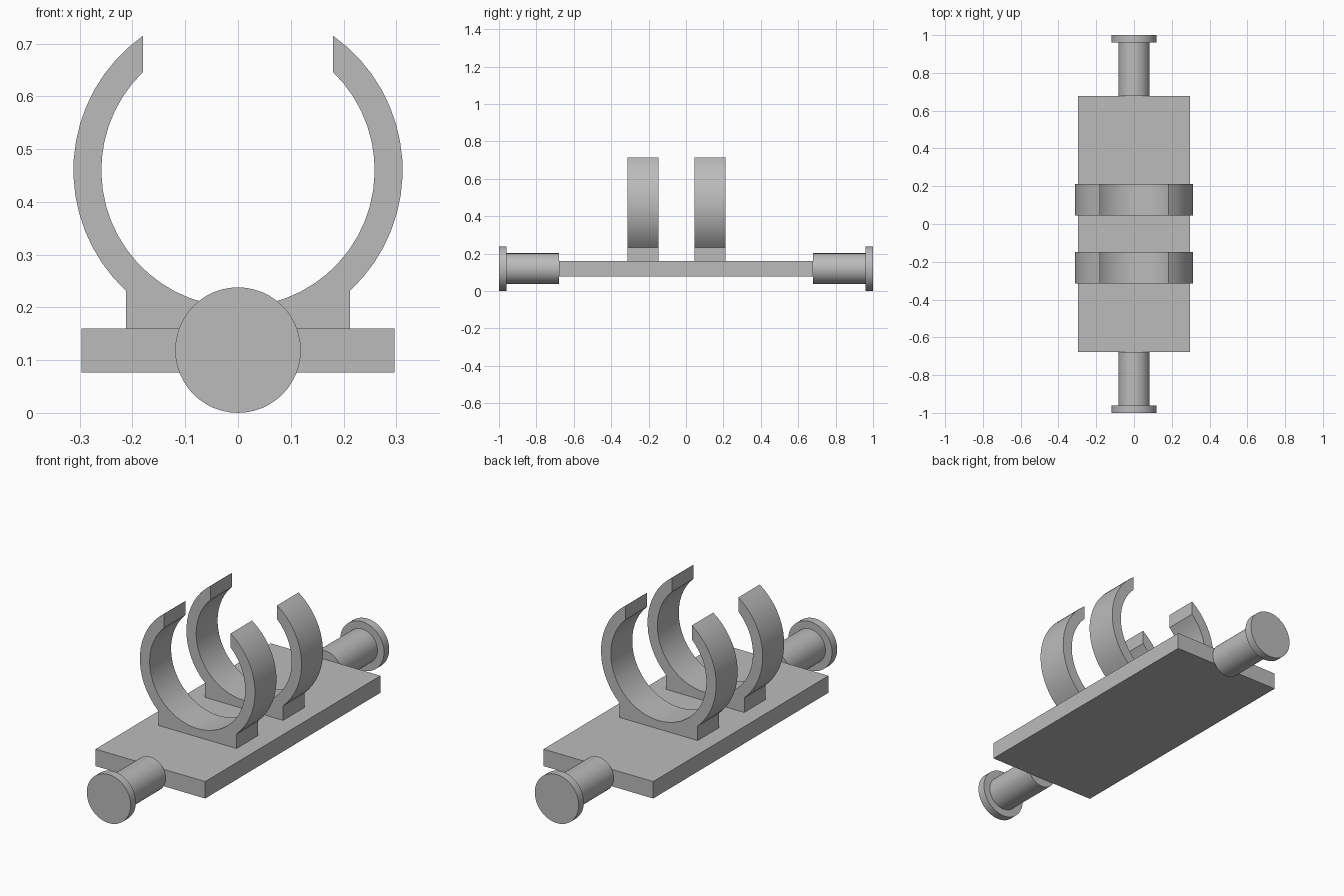
import bpy, bmesh
from math import sin, cos, asin, acos, pi, radians

if "Cube" in bpy.data.objects:
    bpy.data.objects.remove(bpy.data.objects["Cube"], do_unlink=True)

grey = bpy.data.materials.new("plain grey")
grey.use_nodes = True
COLOUR = (0.5, 0.5, 0.5, 1)
grey.diffuse_color = COLOUR
grey.node_tree.nodes["Principled BSDF"].inputs["Base Color"].default_value = COLOUR


def extrude_profile(name, points, y0, y1):
    """Closed (x, z) outline swept along y."""
    bm = bmesh.new()
    face = bm.faces.new([bm.verts.new((x, y0, z)) for x, z in points])
    swept = bmesh.ops.extrude_face_region(bm, geom=[face])["geom"]
    moved = [g for g in swept if isinstance(g, bmesh.types.BMVert)]
    bmesh.ops.translate(bm, verts=moved, vec=(0, y1 - y0, 0))
    bmesh.ops.recalc_face_normals(bm, faces=bm.faces)
    mesh = bpy.data.meshes.new(name)
    bm.to_mesh(mesh)
    bm.free()
    mesh.materials.append(grey)
    obj = bpy.data.objects.new(name, mesh)
    bpy.context.collection.objects.link(obj)
    bpy.ops.object.select_all(action='DESELECT')
    obj.select_set(True)
    bpy.context.view_layer.objects.active = obj
    bpy.ops.object.shade_smooth_by_angle(angle=radians(30))
    return obj


def arc(radius, a0, a1, steps, cz):
    angles = [a0 + (a1 - a0) * i / steps for i in range(steps + 1)]
    return [(radius * cos(a), cz + radius * sin(a)) for a in angles]


# Base plate
W, LOW, TOP, END = 0.297, 0.077, 0.16, 0.678
extrude_profile("base_plate", [(-W, LOW), (W, LOW), (W, TOP), (-W, TOP)], -END, END)

# Open ring clips on square feet
R_OUT, R_IN, RING_Z, GAP, FOOT = 0.312, 0.259, 0.46, 0.18, 0.212
outer = arc(R_OUT, -acos(FOOT / R_OUT), acos(GAP / R_OUT), 16, RING_Z)
tip = acos(GAP / R_IN)
inner = arc(R_IN, tip, -pi - tip, 40, RING_Z)
left_side = [(-x, z) for x, z in reversed(outer)]
outline = [(FOOT, TOP)] + outer + inner + left_side + [(-FOOT, TOP)]
for name, y in (("front_clip", -0.314), ("back_clip", 0.046)):
    extrude_profile(name, outline, y, y + 0.166)

# Axle pins with round end flanges
PIN_Z = 0.119
for name, s in (("front", -1), ("back", 1)):
    shaft = arc(0.083, 0, 2 * pi, 48, PIN_Z)[:-1]
    flange = arc(0.119, 0, 2 * pi, 48, PIN_Z)[:-1]
    extrude_profile(name + "_pin_shaft", shaft, s * END, s * 0.96)
    extrude_profile(name + "_pin_flange", flange, s * 0.96, s)
